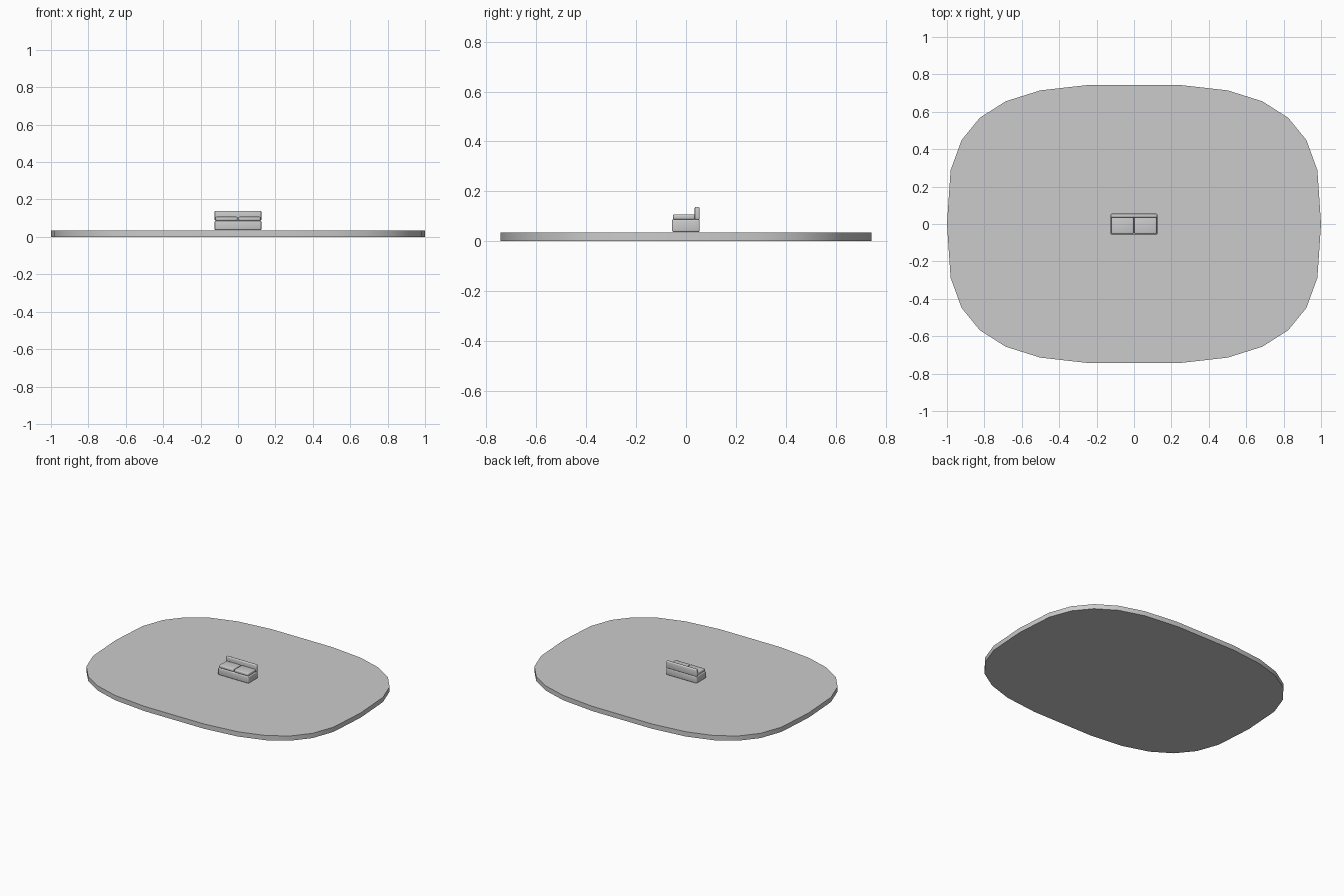
import bpy, bmesh, math

if "Cube" in bpy.data.objects:
    bpy.data.objects.remove(bpy.data.objects["Cube"])

def finish(name, bm):
    bmesh.ops.recalc_face_normals(bm, faces=bm.faces)
    me = bpy.data.meshes.new(name)
    bm.to_mesh(me)
    bm.free()
    ob = bpy.data.objects.new(name, me)
    bpy.context.collection.objects.link(ob)
    bpy.ops.object.select_all(action='DESELECT')
    ob.select_set(True)
    bpy.context.view_layer.objects.active = ob
    bpy.ops.object.shade_smooth_by_angle(angle=math.radians(35))
    return ob

def soft_box(name, x, y, z, r):
    """Rounded box from (min, max) ranges."""
    bm = bmesh.new()
    bmesh.ops.create_cube(bm, size=1)
    for v in bm.verts:
        v.co = [(a + b) / 2 + c * (b - a) for (a, b), c in zip((x, y, z), v.co)]
    bmesh.ops.bevel(bm, geom=bm.edges[:], offset=r, segments=3,
                    profile=0.5, affect='EDGES')
    return finish(name, bm)

# Rug: thin slab with a superellipse outline
def power(c):
    return math.copysign(abs(c) ** (2 / 3), c)

N = 26
bm = bmesh.new()
ring = []
for i in range(N):
    a = 2 * math.pi * i / N
    ring.append(bm.verts.new((power(math.cos(a)), 0.747 * power(math.sin(a)), 0)))
base = bm.faces.new(ring)
top = bmesh.ops.extrude_face_region(bm, geom=[base], use_keep_orig=True)
for v in top['geom']:
    if isinstance(v, bmesh.types.BMVert):
        v.co.z = 0.035
finish("rug", bm)

# Sofa base
soft_box("sofa_base", (-0.125, 0.125), (-0.056, 0.055), (0.037, 0.087), 0.006)

# Pair of seat cushions
for side, x in (("left", (-0.12, -0.003)), ("right", (0.003, 0.12))):
    soft_box("seat_cushion_" + side, x, (-0.052, 0.037), (0.087, 0.108), 0.006)

# Backrest
soft_box("backrest", (-0.125, 0.125), (0.035, 0.055), (0.086, 0.138), 0.006)
